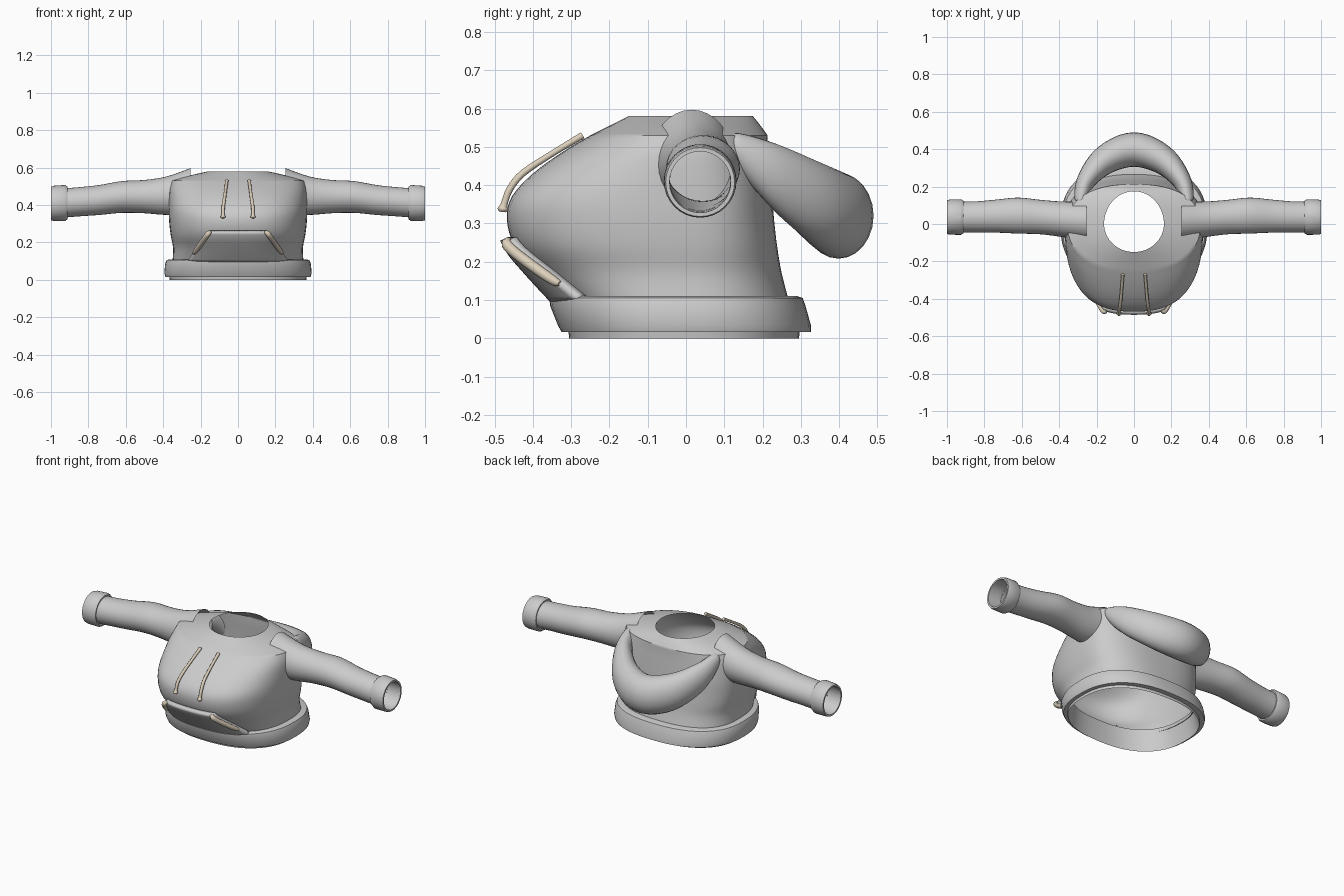
import bpy, bmesh, math
from mathutils import Vector

if "Cube" in bpy.data.objects:
    bpy.data.objects.remove(bpy.data.objects["Cube"])


def material(name, rgb):
    m = bpy.data.materials.new(name)
    m.use_nodes = True
    m.diffuse_color = (*rgb, 1)
    m.node_tree.nodes["Principled BSDF"].inputs["Base Color"].default_value = (*rgb, 1)
    return m


CLOTH = material("grey cloth", (0.6, 0.6, 0.6))
CORD = material("tan cord", (0.72, 0.63, 0.5))


def smooth_rows(rows, steps=4):
    """Catmull-Rom resampling of parameter rows."""
    rows = [Vector(r) for r in rows]
    out = []
    for i in range(len(rows) - 1):
        a, b, c, d = rows[max(i - 1, 0)], rows[i], rows[i + 1], rows[min(i + 2, len(rows) - 1)]
        for k in range(steps):
            t = k / steps
            out.append(0.5 * (2 * b + (c - a) * t + (2 * a - 5 * b + 4 * c - d) * t * t
                              + (3 * b - a - 3 * c + d) * t ** 3))
    return out + [rows[-1]]


def loft(name, rings, mat, caps=False, closed=True, angle=35):
    """Skin a list of equal point rings into one surface."""
    bm = bmesh.new()
    vs = [[bm.verts.new(p) for p in r] for r in rings]
    n = len(vs[0])
    for r, s in zip(vs, vs[1:]):
        for i in range(n if closed else n - 1):
            j = (i + 1) % n
            bm.faces.new((r[i], r[j], s[j], s[i]))
    if caps:
        bm.faces.new(vs[0])
        bm.faces.new(vs[-1])
    bmesh.ops.recalc_face_normals(bm, faces=bm.faces)
    me = bpy.data.meshes.new(name)
    bm.to_mesh(me)
    bm.free()
    me.materials.append(mat)
    ob = bpy.data.objects.new(name, me)
    bpy.context.collection.objects.link(ob)
    bpy.ops.object.select_all(action="DESELECT")
    ob.select_set(True)
    bpy.context.view_layer.objects.active = ob
    bpy.ops.object.shade_smooth_by_angle(angle=math.radians(angle))
    return ob


def spow(v, e):
    return math.copysign(abs(v) ** e, v)


def torso_ring(row, count=64):
    """Row: height, half width, front y, back y, squareness."""
    z, a, front, back, n = row
    pts = []
    for i in range(count):
        t = math.tau * i / count
        c, s = spow(math.cos(t), 2 / n), spow(math.sin(t), 2 / n)
        pts.append((a * c, s * (back if s > 0 else -front), z))
    return pts


# Torso, open at the neck and at the waist
SIDE = smooth_rows([
    (0.10, 0.35, -0.325, 0.268, 2.5),
    (0.17, 0.347, -0.39, 0.25, 2.5),
    (0.24, 0.36, -0.447, 0.238, 2.6),
    (0.31, 0.368, -0.468, 0.23, 2.6),
    (0.37, 0.37, -0.455, 0.225, 2.6),
    (0.43, 0.37, -0.40, 0.22, 2.5),
    (0.485, 0.367, -0.325, 0.215, 2.4),
    (0.53, 0.355, -0.25, 0.213, 2.3)])
TOP = smooth_rows([
    (0.53, 0.355, -0.25, 0.213, 2.3),
    (0.555, 0.27, -0.20, 0.195, 2.1),
    (0.58, 0.16, -0.15, 0.175, 2)])
loft("torso", [torso_ring(r) for r in SIDE + TOP[1:]], CLOTH)

# Waistband with an inner lip
hem = [(0.13, 0.34, -0.30, 0.25), (0.0, 0.365, -0.305, 0.295), (0.016, 0.367, -0.307, 0.297),
       (0.016, 0.388, -0.325, 0.327), (0.035, 0.394, -0.335, 0.326), (0.085, 0.39, -0.355, 0.312),
       (0.105, 0.382, -0.357, 0.305), (0.11, 0.368, -0.345, 0.29), (0.11, 0.34, -0.31, 0.25)]
loft("waistband", [torso_ring((*r, 2.4)) for r in hem], CLOTH)


def front_y(x, z):
    """Front surface of the torso at a given spot."""
    for r, s in zip(SIDE, SIDE[1:]):
        if r[0] <= z <= s[0]:
            q = r.lerp(s, (z - r[0]) / (s[0] - r[0]))
            return q[2] * (1 - min(abs(x) / q[1], 1) ** q[4]) ** (1 / q[4])
    return SIDE[0][2]


# Front pocket, a raised trapezoid that follows the torso
pocket = []
for k in range(13):
    v = k / 12
    z, half = 0.103 + 0.157 * v, 0.265 - 0.105 * v
    pocket.append([(half * u / 12, front_y(half * u / 12, z) - 0.018, z) for u in range(-12, 13)])
ob = loft("front_pocket", pocket, CLOTH, closed=False)
mod = ob.modifiers.new("thickness", "SOLIDIFY")
mod.thickness = 0.024
mod.offset = 0


def tube(name, rows, mat, sides=12):
    """Round tube through rows of x, y, z, radius."""
    rows = smooth_rows(rows)
    rings = []
    for i, r in enumerate(rows):
        d = (rows[min(i + 1, len(rows) - 1)] - rows[max(i - 1, 0)]).to_3d().normalized()
        u = d.cross(Vector((1, 0, 0))).normalized()
        w = d.cross(u)
        rings.append([r.to_3d() + r[3] * (u * math.cos(math.tau * j / sides)
                      + w * math.sin(math.tau * j / sides)) for j in range(sides)])
    return loft(name, rings, mat, caps=True, angle=50)


def sleeve_ring(row, m, count=32):
    x, y, z, ry, rz = row
    return [(m * x, y + ry * math.cos(math.tau * i / count), z + rz * math.sin(math.tau * i / count))
            for i in range(count)]


SLEEVE = smooth_rows([
    (0.255, 0.015, 0.475, 0.105, 0.122),
    (0.38, 0.025, 0.45, 0.095, 0.103),
    (0.50, 0.037, 0.445, 0.092, 0.089),
    (0.62, 0.045, 0.443, 0.096, 0.085),
    (0.74, 0.042, 0.427, 0.088, 0.08),
    (0.84, 0.038, 0.418, 0.083, 0.078),
    (0.93, 0.037, 0.411, 0.082, 0.078)])
CUFF = [(0.912, 0.037, 0.411, 0.08, 0.08), (0.912, 0.037, 0.411, 0.088, 0.088),
        (0.925, 0.037, 0.411, 0.095, 0.096), (0.985, 0.037, 0.409, 0.094, 0.094),
        (1.0, 0.037, 0.408, 0.09, 0.09), (1.0, 0.037, 0.408, 0.08, 0.08),
        (0.93, 0.037, 0.411, 0.079, 0.079)]

# Mirrored parts
for side, m in (("left", 1), ("right", -1)):
    loft(side + "_sleeve", [sleeve_ring(r, m) for r in SLEEVE], CLOTH)
    loft(side + "_cuff", [sleeve_ring(r, m) for r in CUFF], CLOTH)
    tube(side + "_drawstring", [
        (m * 0.06, -0.27, 0.53, 0.009), (m * 0.066, -0.35, 0.482, 0.008),
        (m * 0.073, -0.425, 0.432, 0.009), (m * 0.079, -0.46, 0.39, 0.009),
        (m * 0.08, -0.475, 0.35, 0.009), (m * 0.08, -0.478, 0.338, 0.014),
        (m * 0.08, -0.479, 0.33, 0.009)], CORD)
    tube(side + "_pocket_trim", [
        (m * 0.148, -0.462, 0.256, 0.009), (m * 0.16, -0.468, 0.246, 0.014),
        (m * 0.178, -0.445, 0.222, 0.014), (m * 0.21, -0.385, 0.177, 0.014),
        (m * 0.23, -0.345, 0.15, 0.012), (m * 0.238, -0.33, 0.143, 0.007)], CORD)

# Lowered hood: a crescent roll, thick behind and thin at the shoulders
half = [(0.288, 0.115, 0.50, 0.012, 0.02), (0.285, 0.135, 0.488, 0.034, 0.048),
        (0.253, 0.235, 0.42, 0.052, 0.088), (0.15, 0.345, 0.35, 0.078, 0.108)]
rows = smooth_rows(half + [(0, 0.398, 0.32, 0.092, 0.112)]
                   + [(-r[0], *r[1:]) for r in reversed(half)], 6)
rings = []
for i, r in enumerate(rows):
    d = rows[min(i + 1, len(rows) - 1)] - rows[max(i - 1, 0)]
    out = Vector((-d[1], d[0], 0)).normalized()
    rings.append([r.to_3d() + out * r[3] * math.cos(math.tau * j / 24)
                  + Vector((0, 0, r[4] * math.sin(math.tau * j / 24))) for j in range(24)])
loft("hood", rings, CLOTH, caps=True, angle=60)
